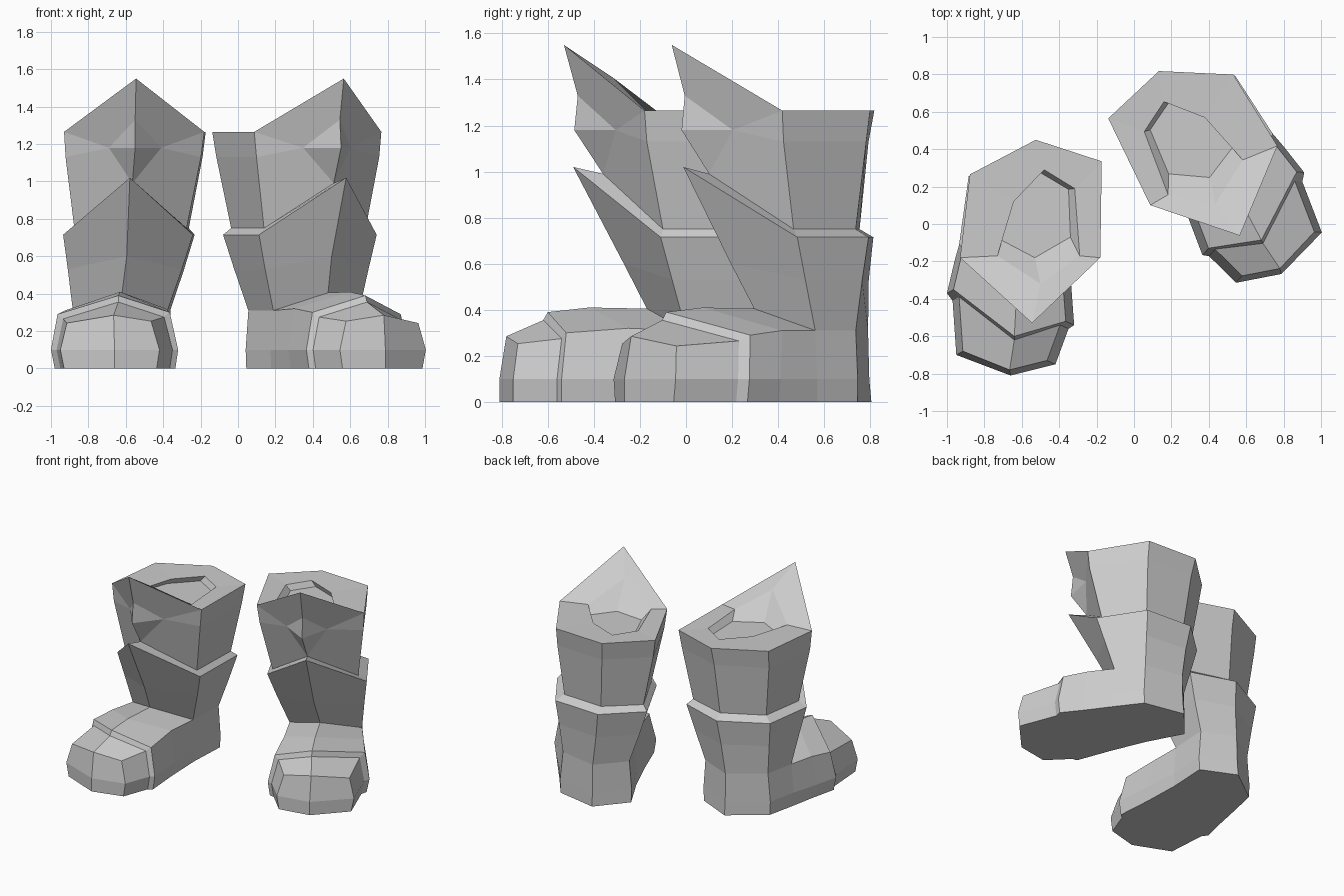
import bpy, bmesh, math
from mathutils import Matrix, Vector

cube = bpy.data.objects.get("Cube")
if cube:
    bpy.data.objects.remove(cube, do_unlink=True)

grey = bpy.data.materials.new("plain grey")
grey.use_nodes = True
colour = (0.6, 0.6, 0.6, 1)
grey.diffuse_color = colour
grey.node_tree.nodes["Principled BSDF"].inputs["Base Color"].default_value = colour


def hex_ring(bm, x, w, front, side, rear, back, z, tip, taper=0.94):
    """Six points round the leg: front, right, rear right, back, rear left, left."""
    rx, rw, skew = x + 0.03, w * taper, 0.035
    points = [(x + 0.01, front, tip), (x - w, side, z), (rx - rw, rear - skew, z),
              (rx, back, z), (rx + rw, rear + skew, z), (x + w, side, z)]
    return [bm.verts.new(p) for p in points]


def foot_section(bm, x, w, outer, inner, middle, z, top):
    """Arch of seven points from the outer ground edge to the inner one."""
    points = [(x - w + 0.02, outer, 0), (x - w, outer, 0.1), (x - w + 0.035, outer + 0.02, z),
              (x + 0.02, middle, top),
              (x + w - 0.045, inner + 0.02, z + 0.01), (x + w, inner, 0.1), (x + w - 0.015, inner, 0)]
    return [bm.verts.new(p) for p in points]


def strip(bm, a, b, closed=False):
    """Row of quads between two equal point lists."""
    n = len(a)
    for i in range(n if closed else n - 1):
        j = (i + 1) % n
        bm.faces.new((a[i], a[j], b[j], b[i]))


def make_boot(name, matrix):
    bm = bmesh.new()

    # Shallow top opening and its pointed rim
    floor = hex_ring(bm, -0.54, 0.2, -0.18, -0.07, 0.15, 0.28, 1.22, 1.22, 0.8)
    opening = hex_ring(bm, -0.51, 0.22, -0.32, -0.17, 0.155, 0.29, 1.26, 1.41, 0.74)
    rim = hex_ring(bm, -0.555, 0.375, -0.53, -0.18, 0.3, 0.45, 1.265, 1.55)
    bm.faces.new(floor)
    strip(bm, floor, opening, True)
    strip(bm, opening, rim, True)

    # Upper cuff sides and back
    waist = hex_ring(bm, -0.56, 0.362, -0.485, -0.17, 0.285, 0.42, 1.13, 1.18)
    hem = hex_ring(bm, -0.575, 0.3, -0.36, -0.1, 0.255, 0.37, 0.75, 0.99)
    strip(bm, rim[1:], waist[1:])
    strip(bm, waist[1:], hem[1:])

    # Knee bump on the upper cuff front
    brow = bm.verts.new((-0.55, -0.47, 1.33))
    nose = waist[0]
    for col, x in ((1, -0.69), (5, -0.41)):
        cheek = bm.verts.new((x, -0.305, 1.18))
        for face in ((rim[0], rim[col], cheek, brow), (rim[col], waist[col], cheek),
                     (brow, cheek, nose), (nose, cheek, hem[0]),
                     (cheek, waist[col], hem[col], hem[0])):
            bm.faces.new(face)

    # Lower cuff with its ledge
    ledge = hex_ring(bm, -0.588, 0.347, -0.49, -0.11, 0.29, 0.43, 0.715, 1.02)
    shin = hex_ring(bm, -0.605, 0.305, -0.27, -0.06, 0.27, 0.4, 0.53, 0.6)
    ankle = hex_ring(bm, -0.63, 0.253, -0.17, 0, 0.25, 0.385, 0.31, 0.405)
    for a, b in ((hem, ledge), (ledge, shin), (shin, ankle)):
        strip(bm, a, b, True)

    # Heel
    heel = hex_ring(bm, -0.632, 0.272, 0, 0, 0.25, 0.39, 0.1, 0.1)
    base = hex_ring(bm, -0.632, 0.268, 0, 0, 0.25, 0.4, 0, 0)
    strip(bm, ankle[1:], heel[1:])
    strip(bm, heel[1:], base[1:])
    bm.verts.remove(heel[0])
    bm.verts.remove(base[0])

    # Instep, raised lip and toe box
    arches = [[base[1], heel[1], ankle[1], ankle[0], ankle[5], heel[5], base[5]],
              foot_section(bm, -0.65, 0.31, -0.2, -0.27, -0.42, 0.31, 0.41),
              foot_section(bm, -0.66, 0.34, -0.37, -0.54, -0.6, 0.29, 0.39),
              foot_section(bm, -0.66, 0.31, -0.41, -0.56, -0.62, 0.265, 0.355),
              foot_section(bm, -0.685, 0.265, -0.7, -0.75, -0.78, 0.243, 0.285)]
    for a, b in zip(arches, arches[1:]):
        strip(bm, a, b)

    # Toe front
    toe = arches[-1]
    low, mid = (bm.verts.new((-0.66, -0.81, z)) for z in (0, 0.1))
    for face in ((toe[0], toe[1], mid, low), (toe[1], toe[2], toe[3], mid),
                 (toe[3], toe[4], toe[5], mid), (toe[5], toe[6], low, mid)):
        bm.faces.new(face)

    # Sole
    bm.faces.new(base[1:] + [a[6] for a in arches[1:]] + [low]
                 + [a[0] for a in reversed(arches[1:])])

    bm.transform(matrix)
    bmesh.ops.recalc_face_normals(bm, faces=bm.faces)
    mesh = bpy.data.meshes.new(name)
    bm.to_mesh(mesh)
    bm.free()
    mesh.materials.append(grey)
    bpy.context.collection.objects.link(bpy.data.objects.new(name, mesh))


# The left boot is the right one mirrored, turned out and set further back
make_boot("right_boot", Matrix.Identity(4))
make_boot("left_boot", Matrix.Translation((0.57, -0.06, 0))
          @ Matrix.Rotation(math.radians(25), 4, 'Z')
          @ Matrix.Scale(-1, 4, Vector((1, 0, 0)))
          @ Matrix.Translation((0.55, 0.53, 0)))
